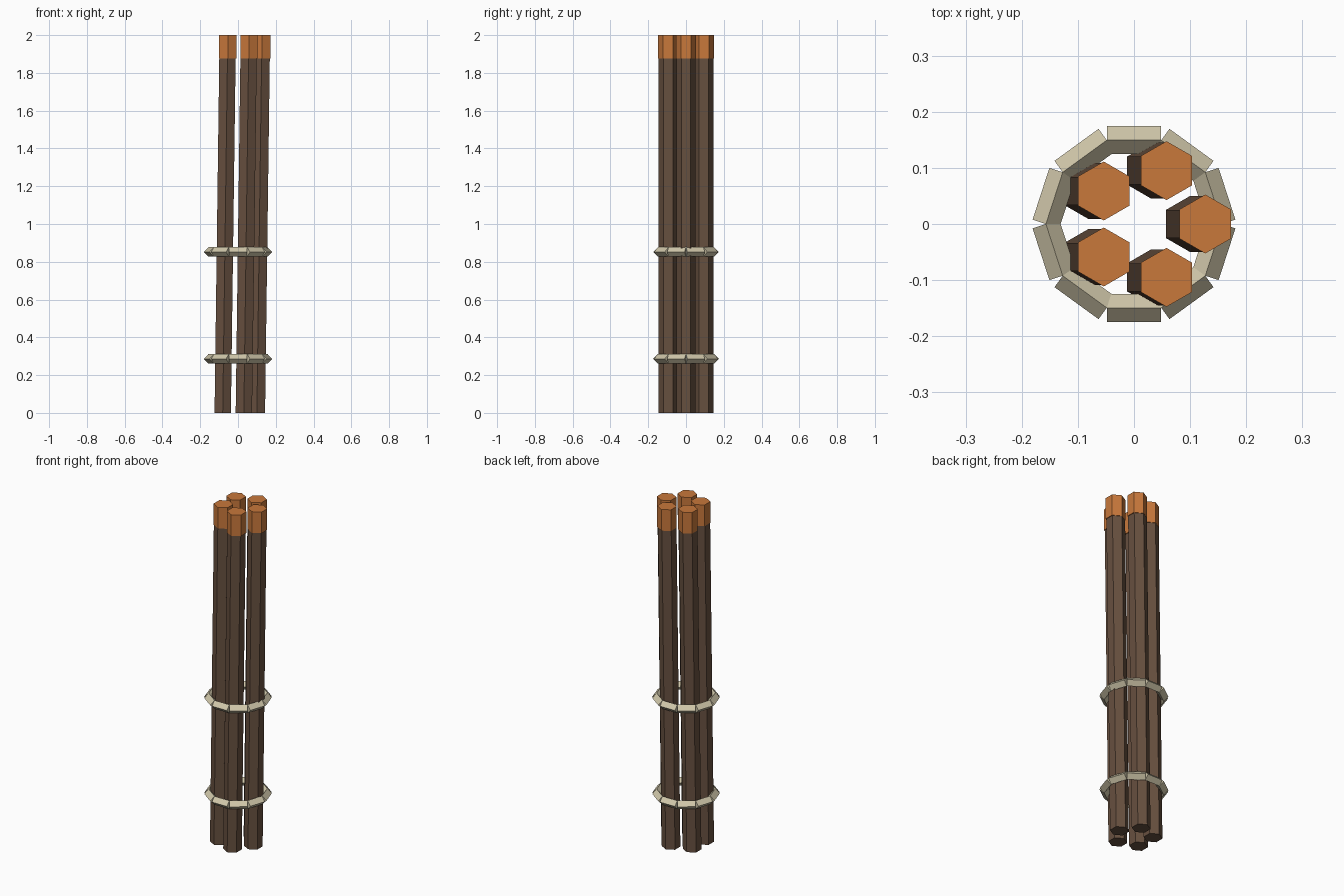
import bpy, bmesh, math
from mathutils import Vector

if "Cube" in bpy.data.objects:
    bpy.data.objects.remove(bpy.data.objects["Cube"])


def material(name, rgb):
    m = bpy.data.materials.new(name)
    m.diffuse_color = (*rgb, 1)
    m.use_nodes = True
    m.node_tree.nodes["Principled BSDF"].inputs["Base Color"].default_value = m.diffuse_color
    return m


BROWN = material("dark brown wood", (0.135, 0.080, 0.050))
ORANGE = material("orange tip", (0.578, 0.188, 0.044))
CREAM = material("cream rope", (0.630, 0.570, 0.400))


def add_prism(bm, start, end, radius, sides, u, v):
    """Capped prism from start to end; corners begin along u and turn to v."""
    rings = []
    for p in (start, end):
        ring = []
        for i in range(sides):
            a = 2 * math.pi * i / sides
            ring.append(bm.verts.new(p + radius * (math.cos(a) * u + math.sin(a) * v)))
        rings.append(ring)
    lo, hi = rings
    bm.faces.new(lo[::-1])
    bm.faces.new(hi)
    for i in range(sides):
        j = (i + 1) % sides
        bm.faces.new((lo[i], lo[j], hi[j], hi[i]))


def finish(bm, name, mat):
    bmesh.ops.recalc_face_normals(bm, faces=bm.faces)
    me = bpy.data.meshes.new(name)
    bm.to_mesh(me)
    bm.free()
    me.materials.append(mat)
    bpy.context.collection.objects.link(bpy.data.objects.new(name, me))


X, Y, Z = Vector((1, 0, 0)), Vector((0, 1, 0)), Vector((0, 0, 1))

# Five leaning hexagonal poles with upright orange tips
for k in range(5):
    a = 2 * math.pi * k / 5
    base = Vector((0.1 * math.cos(a), 0.1 * math.sin(a), 0))
    bm = bmesh.new()
    add_prism(bm, base, base + Vector((0.026, 0, 1.95)), 0.05, 6, Y, -X)
    finish(bm, f"pole_{k + 1}", BROWN)
    bm = bmesh.new()
    tip = base + 0.027 * X
    add_prism(bm, tip + 1.875 * Z, tip + 2.0 * Z, 0.0525, 6, Y, -X)
    finish(bm, f"pole_tip_{k + 1}", ORANGE)

# Two rope bands, each ten straight diamond-section pieces
R = 0.157
for name, z in (("lower_band", 0.286), ("upper_band", 0.852)):
    bm = bmesh.new()
    for i in range(10):
        a0, a1 = math.radians(36 * i), math.radians(36 * (i + 1))
        p0 = Vector((R * math.cos(a0), R * math.sin(a0), z))
        p1 = Vector((R * math.cos(a1), R * math.sin(a1), z))
        out = Vector((p0.x + p1.x, p0.y + p1.y, 0)).normalized()
        add_prism(bm, p0, p1, 0.025, 4, out, Z)
    finish(bm, name, CREAM)
